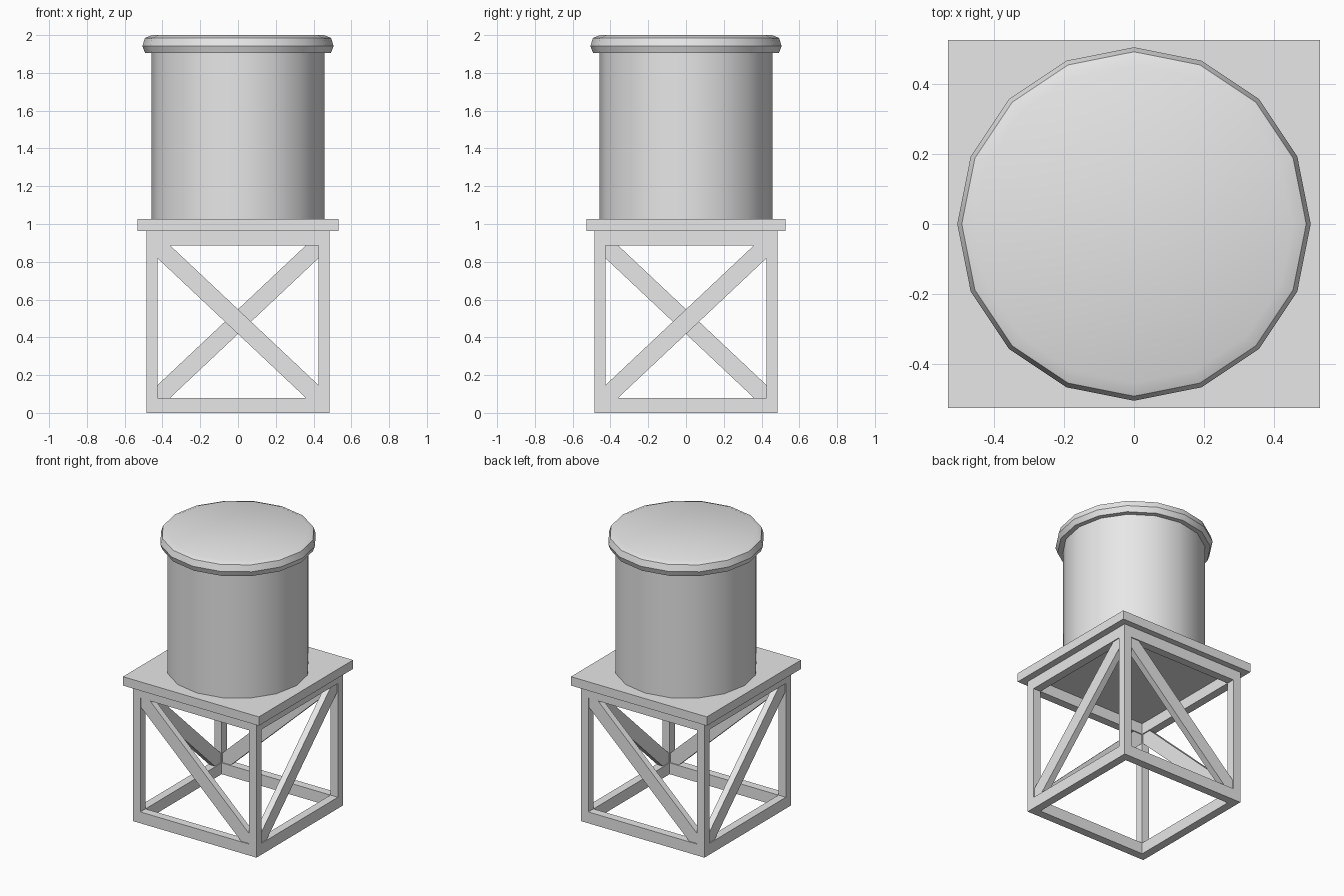
import bpy, bmesh, math
from mathutils import Matrix

if "Cube" in bpy.data.objects:
    bpy.data.objects.remove(bpy.data.objects["Cube"], do_unlink=True)

GREY = (0.8, 0.8, 0.8, 1.0)
grey = bpy.data.materials.new("plain_grey")
grey.use_nodes = True
grey.diffuse_color = GREY
grey.node_tree.nodes["Principled BSDF"].inputs["Base Color"].default_value = GREY

OUT, INN = 0.484, 0.426               # frame outer and inner half widths
LOW, HIGH, TOP = 0.08, 0.886, 0.963   # opening bottom, opening top, frame top
DECK = 1.026
MID = (OUT + INN) / 2


def finish(name, bm):
    bmesh.ops.recalc_face_normals(bm, faces=bm.faces)
    mesh = bpy.data.meshes.new(name)
    bm.to_mesh(mesh)
    bm.free()
    mesh.materials.append(grey)
    obj = bpy.data.objects.new(name, mesh)
    bpy.context.collection.objects.link(obj)
    return obj


def box(name, x, y, z):
    bm = bmesh.new()
    bmesh.ops.create_cube(bm, size=1)
    for v in bm.verts:
        for i, (a, b) in enumerate((x, y, z)):
            v.co[i] = a if v.co[i] < 0 else b
    return finish(name, bm)


def brace(name, flip):
    """Diagonal brace on the front face, trimmed to the frame opening."""
    c = 0.095 / math.sqrt(2)
    pts = [(-INN, HIGH), (-INN, HIGH - c), (INN - c, LOW),
           (INN, LOW), (INN, LOW + c), (c - INN, HIGH)]
    bm = bmesh.new()
    face = bm.faces.new([bm.verts.new((x * flip, -MID - 0.022, z)) for x, z in pts])
    ext = bmesh.ops.extrude_face_region(bm, geom=[face])
    bmesh.ops.translate(bm, vec=(0, 0.044, 0),
                        verts=[g for g in ext["geom"] if isinstance(g, bmesh.types.BMVert)])
    return finish(name, bm)


def lathe(name, profile, sides=16):
    """Capped polygonal solid from (radius, height) rings."""
    bm = bmesh.new()
    rings = []
    for r, z in profile:
        rings.append([bm.verts.new((r * math.cos(k * math.tau / sides),
                                    r * math.sin(k * math.tau / sides), z))
                      for k in range(sides)])
    for a, b in zip(rings, rings[1:]):
        for k in range(sides):
            n = (k + 1) % sides
            bm.faces.new((a[k], a[n], b[n], b[k]))
    bm.faces.new(rings[0])
    bm.faces.new(rings[-1])
    obj = finish(name, bm)
    bpy.ops.object.select_all(action="DESELECT")
    obj.select_set(True)
    bpy.context.view_layer.objects.active = obj
    bpy.ops.object.shade_smooth_by_angle(angle=math.radians(30))
    return obj


# Square tower frame: one leg, two rails and one brace per side
for i, side in enumerate(("front", "left", "back", "right")):
    parts = [
        box(side + "_leg", (-OUT, -INN), (-OUT, -INN), (0, TOP)),
        box(side + "_bottom_rail", (-INN, INN), (-OUT, -INN), (0, LOW)),
        box(side + "_top_rail", (-INN, INN), (-OUT, -INN), (HIGH, TOP)),
        brace(side + "_brace", 1 if i % 2 == 0 else -1),
    ]
    for part in parts:
        part.data.transform(Matrix.Rotation(i * math.pi / 2, 4, "Z"))

# Platform, tank and lid
box("platform", (-0.532, 0.532), (-0.527, 0.527), (TOP, DECK))
lathe("tank", [(0.458, DECK), (0.458, 1.92)])
lathe("lid", [(0.492, 1.905), (0.506, 1.942), (0.493, 1.985), (0.455, 2.0)])
